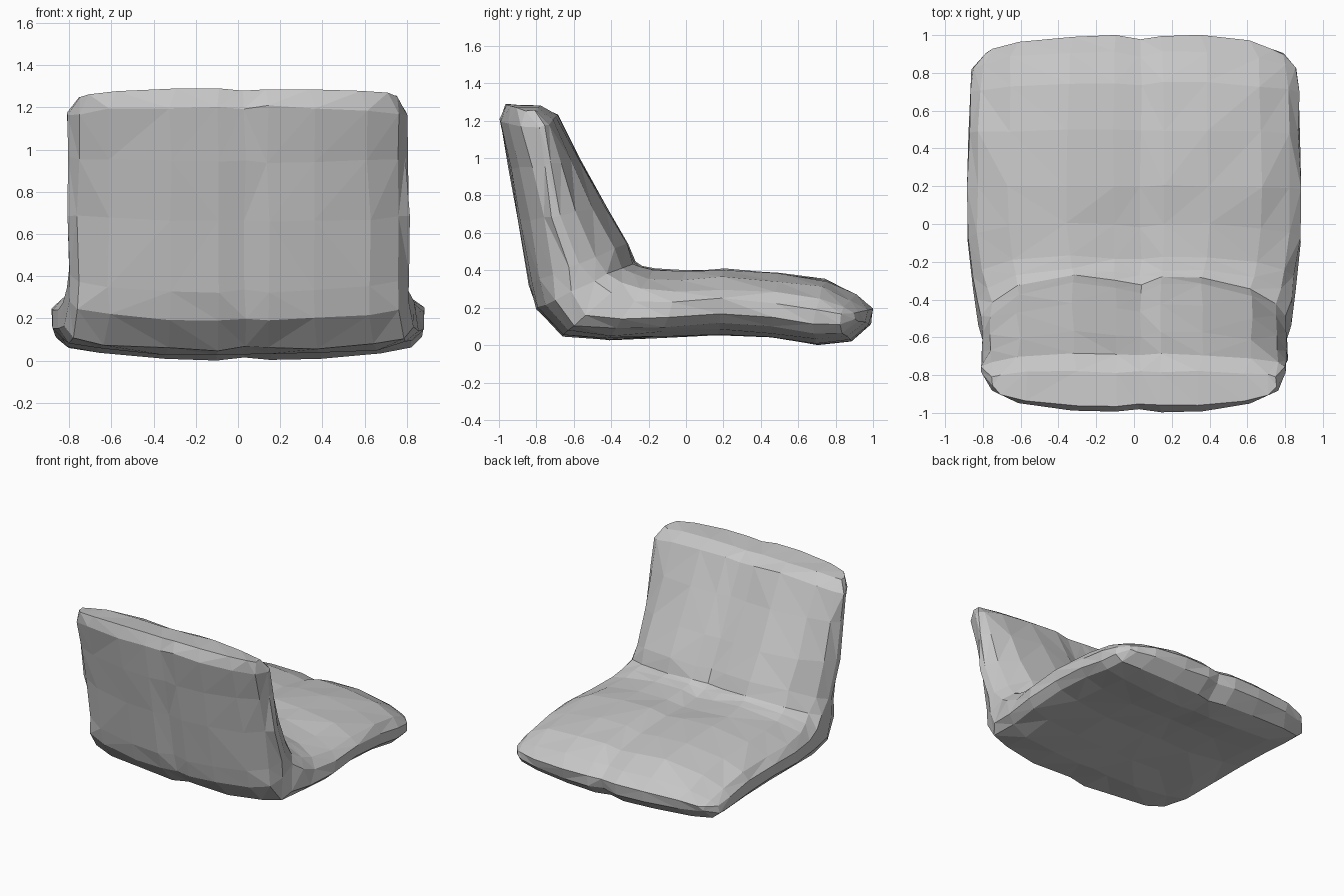
import bpy, bmesh, random
from mathutils import Vector

random.seed(4)
old = bpy.data.objects.get("Cube")
if old:
    bpy.data.objects.remove(old)

grey = bpy.data.materials.new("cushion_grey")
grey.use_nodes = True
colour = (0.57, 0.57, 0.57, 1)
grey.diffuse_color = colour
grey.node_tree.nodes["Principled BSDF"].inputs["Base Color"].default_value = colour

# Half-width fractions across the cushion, with the depth of the padded and rear faces
across = [-1, -.94, -.76, -.4, -.12, .04, .18, .45, .77, .94, 1]
padded = [.54, .7, .9, 1, .96, .91, .99, .98, .87, .7, .54]
rear = [.32, .17, .08, .02, 0, .025, .01, .02, .08, .17, .32]

# Stations from the top of the backrest to the front of the seat:
# padded point (y, z), rear point (y, z), half width, padded dome, rear dome
stations = [
    ((-.78, 1.285), (-.965, 1.3), .75, .4, 1.6),
    ((-.69, 1.235), (-1, 1.21), .805, .5, 2.1),
    ((-.57, 1.0), (-.955, .95), .8, .9, 2),
    ((-.42, .74), (-.905, .67), .81, 1.15, 1.8),
    ((-.31, .55), (-.84, .33), .805, 1.1, 1.4),
    ((-.275, .45), (-.8, .2), .805, .9, 1.1),
    ((-.24, .43), (-.66, .06), .83, .85, .9),
    ((-.17, .415), (-.42, .03), .85, .95, 1),
    ((0, .405), (-.15, .045), .88, 1, 1),
    ((.2, .415), (.17, .06), .88, 1, 1),
    ((.5, .395), (.45, .045), .875, 1, 1),
    ((.75, .36), (.7, .01), .87, 1, 1),
    ((.91, .285), (.88, .03), .855, 1, 1),
    ((1, .205), (.985, .12), .79, .8, .8),
]

# How far the side ends of some stations bend away (y, z)
bows = {0: (.01, -.03), 1: (.01, -.05), 11: (-.03, 0), 12: (-.07, 0), 13: (-.09, 0)}


def make_ring(bm, station, bow):
    inner, outer, width, front_dome, rear_dome = station
    inner, outer = Vector((0, *inner)), Vector((0, *outer))
    front = [(u, 1 - (1 - f) * front_dome) for u, f in zip(across, padded)]
    edge = front[0][1] - .08
    back = [(u, min(f * rear_dome, edge)) for u, f in zip(across, rear)]
    ring = []
    for u, f in front + back[::-1]:
        p = outer.lerp(inner, f)
        p.x = u * width
        p += Vector((0, *bow)) * (u ** 4 + (.3 if u == .04 else 0))
        # slight unevenness of the crumpled padding
        p += Vector([random.uniform(-.007, .007) for _ in range(3)])
        ring.append(bm.verts.new(p))
    return ring


bm = bmesh.new()
rings = [make_ring(bm, s, bows.get(i, (0, 0))) for i, s in enumerate(stations)]

# Skin between the stations
count = len(rings[0])
for a, b in zip(rings, rings[1:]):
    for i in range(count):
        j = (i + 1) % count
        bm.faces.new((a[i], a[j], b[j], b[i]))

# Close the top of the backrest and the front of the seat
for ring in (rings[0], rings[-1]):
    for i in range(len(across) - 1):
        bm.faces.new((ring[i], ring[i + 1], ring[count - 2 - i], ring[count - 1 - i]))

bmesh.ops.triangulate(bm, faces=bm.faces[:], quad_method='SHORT_EDGE')
bmesh.ops.recalc_face_normals(bm, faces=bm.faces[:])
lowest = min(v.co.z for v in bm.verts)
bmesh.ops.translate(bm, verts=bm.verts[:], vec=(0, 0, -lowest))

mesh = bpy.data.meshes.new("seat_cushion")
bm.to_mesh(mesh)
bm.free()
mesh.materials.append(grey)
cushion = bpy.data.objects.new("seat_cushion", mesh)
bpy.context.collection.objects.link(cushion)
